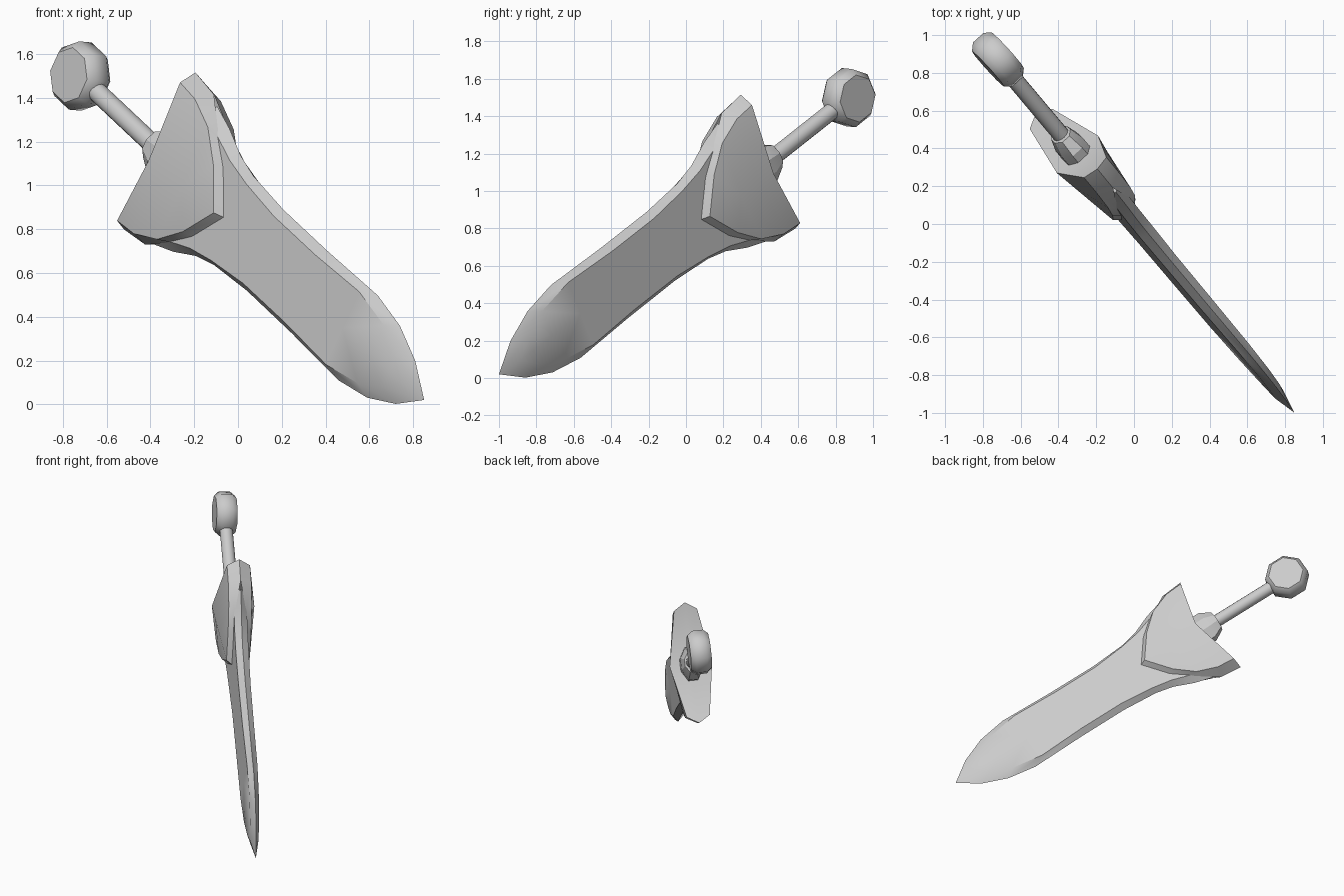
import bpy, bmesh, math
from mathutils import Vector, Matrix

if "Cube" in bpy.data.objects:
    bpy.data.objects.remove(bpy.data.objects["Cube"])

# Sword frame: s runs from point to pommel, t across the blade, h through its thickness
S = Vector((-0.55, 0.655, 0.518)).normalized()
T = Vector((0.386, -0.345, 0.855))
T = (T - S * T.dot(S)).normalized()
H = T.cross(S)
TIP = Vector((0.85, -1.0, 0.02))
FRAME = Matrix((S, T, H)).transposed().to_4x4()
FRAME.translation = TIP

steel = bpy.data.materials.new("steel_grey")
steel.diffuse_color = (0.6, 0.6, 0.6, 1)
steel.use_nodes = True
steel.node_tree.nodes["Principled BSDF"].inputs["Base Color"].default_value = steel.diffuse_color


def finish(bm, name, angle=30):
    bmesh.ops.remove_doubles(bm, verts=bm.verts, dist=0.0005)
    bmesh.ops.recalc_face_normals(bm, faces=bm.faces)
    me = bpy.data.meshes.new(name)
    bm.to_mesh(me)
    bm.free()
    ob = bpy.data.objects.new(name, me)
    ob.matrix_world = FRAME
    bpy.context.collection.objects.link(ob)
    me.materials.append(steel)
    bpy.ops.object.select_all(action='DESELECT')
    ob.select_set(True)
    bpy.context.view_layer.objects.active = ob
    bpy.ops.object.shade_smooth_by_angle(angle=math.radians(angle))
    return ob


def face(bm, pts):
    """Add a face, dropping repeated corners."""
    keep = []
    for p in pts:
        if all((Vector(p) - Vector(q)).length > 1e-5 for q in keep):
            keep.append(p)
    if len(keep) > 2:
        bm.faces.new([bm.verts.new(p) for p in keep])


def quarters(bm, rails, cap=None):
    """Skin between neighbouring rails, repeated on both sides and both faces."""
    for a in (1, -1):
        for b in (1, -1):
            m = [[(s, t * a, h * b) for s, t, h in r] for r in rails]
            for r0, r1 in zip(m, m[1:]):
                for i in range(len(r0) - 1):
                    face(bm, (r0[i], r0[i + 1], r1[i + 1], r1[i]))
            if cap:
                for r0, r1 in zip(m, m[1:]):
                    face(bm, (r0[-1], r1[-1], cap))


def loft(name, rings, angle=30):
    """Join closed rings of equal length and cap both ends."""
    bm = bmesh.new()
    vs = [[bm.verts.new(p) for p in r] for r in rings]
    n = len(vs[0])
    for r0, r1 in zip(vs, vs[1:]):
        for i in range(n):
            bm.faces.new((r0[i], r0[(i + 1) % n], r1[(i + 1) % n], r1[i]))
    bm.faces.new(vs[0])
    bm.faces.new(vs[-1])
    return finish(bm, name, angle)


# Blade: sharp outer edge, bevel, flat face
edge = [(0, 0), (.155, .115), (.336, .192), (.545, .228), (.95, .217),
        (1.32, .216), (1.58, .236), (1.71, .267), (1.85, .33), (1.98, .37)]
flat = [(.148, 0, .03), (.25, .085, .031), (.40, .155, .033), (.63, .195, .036),
        (.98, .18, .04), (1.32, .18, .042), (1.56, .205, .045), (1.72, .235, .045),
        (1.85, .28, .045), (1.98, .32, .045)]
bm = bmesh.new()
quarters(bm, [[(s, t, 0) for s, t in edge], flat, [(s, 0, h) for s, t, h in flat]],
         cap=(1.98, 0, 0))
finish(bm, "blade")

# Guard: winged shield with bevelled rim, raised spine and notched end
rim = [(1.60, 0, .04), (1.73, .18, .04), (1.85, .282, .04), (2.03, .402, 0), (2.195, .42, 0)]
panel = [(1.64, 0, .08), (1.77, .18, .08), (1.90, .30, .08), (2.05, .36, .08), (2.18, .37, .08)]
spine = [(s, 0, .08 + (s - 1.64) * .15) for s in (1.64, 1.75, 1.86, 1.98, 2.09)]
bm = bmesh.new()
quarters(bm, [rim, panel, spine], cap=(2.09, 0, 0))
finish(bm, "guard")

# Collar: tapered six-sided block at the base of the handle
hexagon = [(1, .45), (.35, 1), (-.35, 1), (-1, .45), (-1, -.45), (-.35, -1), (.35, -1), (1, -.45)]
loft("collar", [[(s, t * wt, h * wh) for t, h in hexagon]
                for s, wt, wh in ((2.0, .115, .075), (2.17, .115, .075), (2.25, .07, .055))], 20)

# Handle: plain round bar
ring = [(math.cos(i * math.tau / 16), math.sin(i * math.tau / 16)) for i in range(16)]
loft("handle", [[(s, .045 * c, .045 * d) for c, d in ring] for s in (2.15, 2.76)], 40)

# Pommel: eight-sided disc with bevelled rims
octagon = [(math.cos((i + .5) * math.tau / 8), math.sin((i + .5) * math.tau / 8)) for i in range(8)]
loft("pommel", [[(2.855 + r * c, r * d, h) for c, d in octagon]
                for r, h in ((.128, -.072), (.158, -.038), (.158, .038), (.128, .072))], 46)
